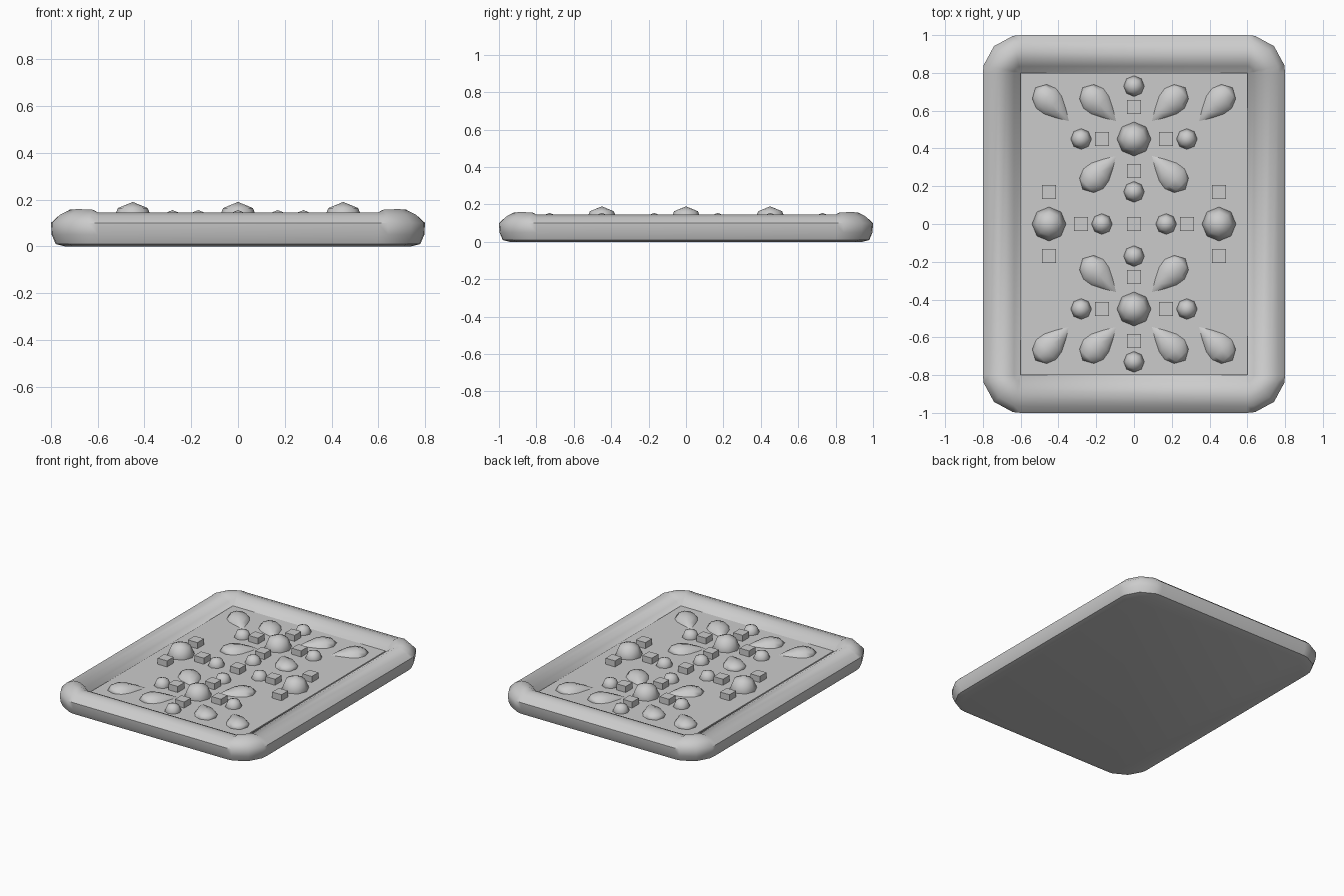
import bpy
import bmesh
from math import sin, cos, pi, radians
from mathutils import Matrix

cube = bpy.data.objects.get("Cube")
if cube:
    bpy.data.objects.remove(cube, do_unlink=True)

grey = bpy.data.materials.new("plain_grey")
grey.use_nodes = True
tone = (0.6, 0.6, 0.6, 1)
grey.diffuse_color = tone
grey.node_tree.nodes["Principled BSDF"].inputs["Base Color"].default_value = tone

FLOOR = 0.1


def to_mesh(bm, name):
    bmesh.ops.recalc_face_normals(bm, faces=bm.faces)
    mesh = bpy.data.meshes.new(name)
    bm.to_mesh(mesh)
    bm.free()
    mesh.materials.append(grey)
    return mesh


def place(mesh, name, x=0, y=0, z=0, turn=0, smooth=None):
    ob = bpy.data.objects.new(name, mesh)
    ob.location = (x, y, z)
    ob.rotation_euler.z = turn
    bpy.context.collection.objects.link(ob)
    if smooth:
        bpy.ops.object.select_all(action='DESELECT')
        ob.select_set(True)
        bpy.context.view_layer.objects.active = ob
        bpy.ops.object.shade_smooth_by_angle(angle=radians(smooth))
    return ob


def mirrored(points):
    """Every distinct sign combination of the given points."""
    return sorted({(sx * x + 0.0, sy * y + 0.0) for x, y in points
                   for sx in (1, -1) for sy in (1, -1)})


# Tray rim: a rounded section swept about the corners of the floor, raised at the corners
section = [(0, FLOOR - 0.01, 0), (0.035, 0.122, 0.008), (0.075, 0.142, 0.014), (0.12, 0.145, 0.014),
           (0.165, 0.13, 0.006), (0.2, 0.1, 0), (0.197, 0.05, 0), (0.18, 0.01, 0), (0.14, 0, 0)]
corner = [(0, 0), (12, 0.9), (45, 1), (78, 0.9), (90, 0)]
bm = bmesh.new()
rings = []
for r, z, lift in section:
    ring = []
    for quarter, (sx, sy) in enumerate([(1, 1), (-1, 1), (-1, -1), (1, -1)]):
        for angle, raised in corner:
            a = radians(angle) + quarter * pi / 2
            ring.append(bm.verts.new((0.6 * sx + r * cos(a), 0.8 * sy + r * sin(a), z + lift * raised)))
    rings.append(ring)
for inner, outer in zip(rings, rings[1:]):
    for i in range(len(inner)):
        j = (i + 1) % len(inner)
        bm.faces.new((inner[i], outer[i], outer[j], inner[j]))
bm.faces.new(rings[-1])
bmesh.ops.remove_doubles(bm, verts=bm.verts, dist=0.0001)
place(to_mesh(bm, "tray_rim"), "tray_rim", smooth=50)

# Flat recessed floor
bm = bmesh.new()
bmesh.ops.create_cube(bm, size=1, matrix=Matrix.Diagonal((1.2, 1.6, 0.04, 1)))
place(to_mesh(bm, "tray_floor"), "tray_floor", z=FLOOR - 0.02)


# Round studs, half sunk in the floor
def studs(name, radius, points):
    bm = bmesh.new()
    bmesh.ops.create_uvsphere(bm, u_segments=8, v_segments=4, radius=radius)
    mesh = to_mesh(bm, name)
    for x, y in mirrored(points):
        place(mesh, name, x, y, FLOOR, smooth=60)


studs("large_stud", 0.09, [(0, 0.45), (0.45, 0)])
studs("small_stud", 0.055, [(0, 0.73), (0.28, 0.45), (0, 0.17), (0.17, 0)])

# Square studs
bm = bmesh.new()
bmesh.ops.create_cube(bm, size=0.074)
square = to_mesh(bm, "square_stud")
for x, y in mirrored([(0, 0), (0, 0.62), (0.17, 0.45), (0, 0.28), (0.28, 0), (0.45, 0.17)]):
    place(square, "square_stud", x, y, FLOOR + 0.006)

# Teardrop petals: a flattened turned profile lying along +x from its tip
profile = [(0.06, 0.036), (0.12, 0.066), (0.17, 0.074), (0.22, 0.054)]
bm = bmesh.new()
rings = [[bm.verts.new((x, r * cos(k * pi / 4), 0.55 * r * sin(k * pi / 4))) for k in range(8)]
         for x, r in profile]
tip, end = bm.verts.new((0, 0, 0)), bm.verts.new((0.25, 0, 0))
for k in range(8):
    n = (k + 1) % 8
    bm.faces.new((tip, rings[0][k], rings[0][n]))
    bm.faces.new((end, rings[-1][n], rings[-1][k]))
    for a, b in zip(rings, rings[1:]):
        bm.faces.new((a[k], b[k], b[n], a[n]))
petal = to_mesh(bm, "petal")
for x, y, way in [(0.095, 0.545, 1), (0.345, 0.545, 1), (0.095, 0.36, -1)]:
    for sx in (1, -1):
        for sy in (1, -1):
            turn = pi / 4 * way * sy
            place(petal, "petal", x * sx, y * sy, FLOOR, turn if sx > 0 else pi - turn, smooth=60)
